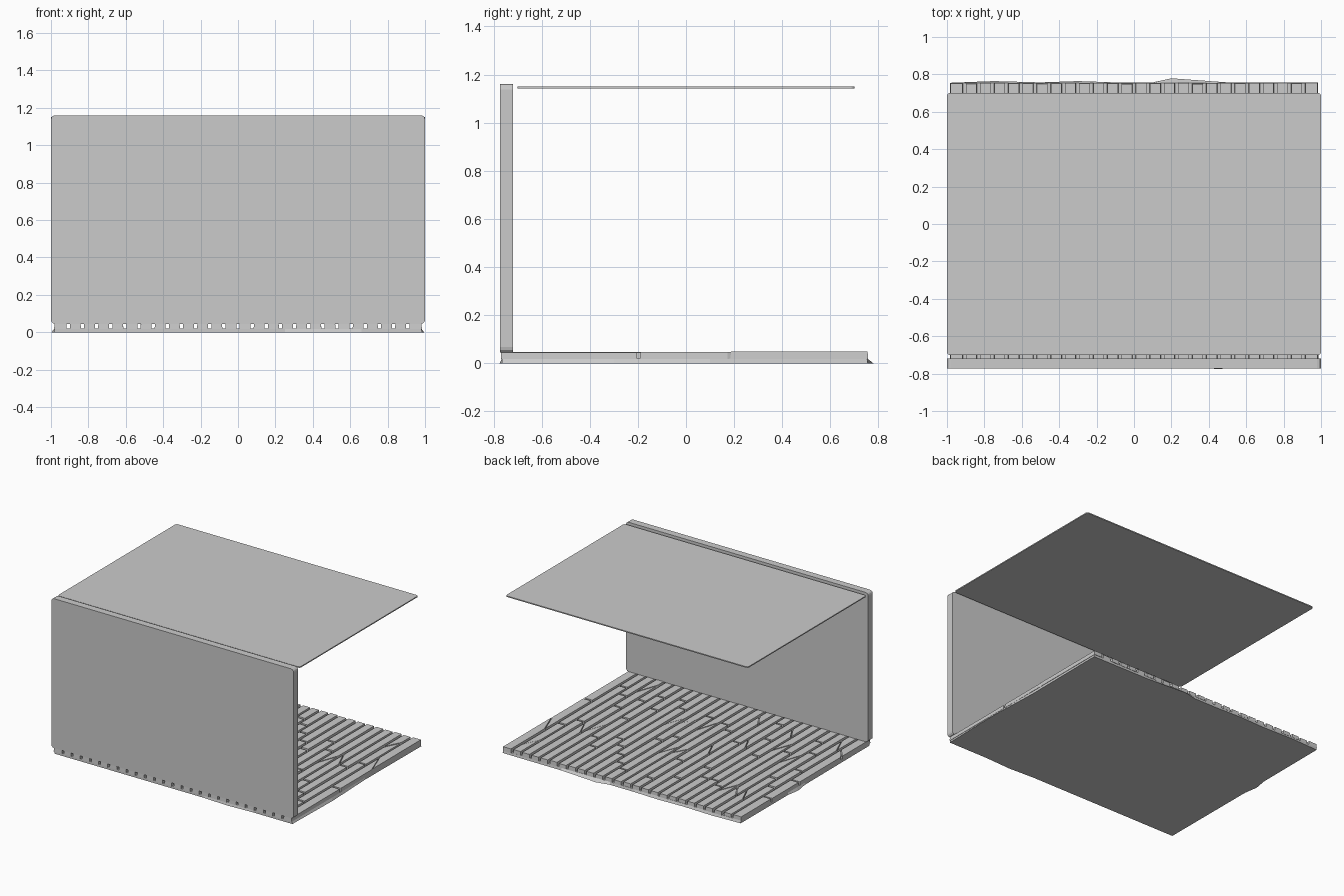
import bpy, bmesh, random
from mathutils import Matrix

if "Cube" in bpy.data.objects:
    bpy.data.objects.remove(bpy.data.objects["Cube"])

random.seed(7)


def finish(name, bm):
    bmesh.ops.recalc_face_normals(bm, faces=bm.faces)
    mesh = bpy.data.meshes.new(name)
    bm.to_mesh(mesh)
    bm.free()
    obj = bpy.data.objects.new(name, mesh)
    bpy.context.collection.objects.link(obj)
    return obj


def prism(bm, bottom, top, z0, z1):
    """Closed solid between two outlines with equal point counts."""
    lo = [bm.verts.new((x, y, z0)) for x, y in bottom]
    hi = [bm.verts.new((x, y, z1)) for x, y in top]
    bm.faces.new(lo[::-1])
    bm.faces.new(hi)
    n = len(lo)
    for i in range(n):
        j = (i + 1) % n
        bm.faces.new((lo[i], lo[j], hi[j], hi[i]))


def panel(name, low, high, axis, radius):
    """Flat panel whose four corners across the given axis are rounded."""
    bm = bmesh.new()
    size = [b - a for a, b in zip(low, high)]
    mid = [(a + b) / 2 for a, b in zip(low, high)]
    bmesh.ops.create_cube(bm, size=1, matrix=Matrix.Translation(mid) @ Matrix.Diagonal((*size, 1)))
    edges = []
    for e in bm.edges:
        d = e.verts[0].co - e.verts[1].co
        if abs(d[axis]) > 0.99 * d.length:
            edges.append(e)
    bmesh.ops.bevel(bm, geom=edges, offset=radius, segments=3, profile=0.5, affect='EDGES')
    return finish(name, bm)


# Plain wall and ceiling
panel("wall", (-1, -0.773, 0.045), (1, -0.72, 1.16), 1, 0.022)
panel("ceiling", (-1, -0.70, 1.142), (1, 0.70, 1.15), 2, 0.015)

# Floor base with a slightly splintered outline
outline = [(-0.98, -0.765), (0.25, -0.765), (0.45, -0.775), (0.66, -0.765), (0.985, -0.765),
           (0.995, -0.3), (0.98, 0.1), (0.985, 0.755), (0.5, 0.757), (0.2, 0.779), (0.1, 0.757),
           (-0.1, 0.757), (-0.3, 0.764), (-0.5, 0.757), (-0.75, 0.764), (-0.98, 0.755),
           (-0.982, 0.2), (-0.998, 0.1), (-0.982, 0.0)]
inner = [(max(-0.98, min(0.98, x)), max(-0.765, min(0.753, y))) for x, y in outline]
bm = bmesh.new()
prism(bm, outline, inner, 0.0, 0.02)
finish("floor_base", bm)

# Floor boards: rows along y, broken at staggered joints and diagonal cracks
bm = bmesh.new()
rows, pitch, gap = 26, 1.966 / 26, 0.016
for r in range(rows):
    x0 = -0.983 + r * pitch + gap / 2
    x1 = x0 + pitch - gap
    if r == 0:
        x0 -= gap / 2
    if r == rows - 1:
        x1 += gap / 2
    cuts = [(-0.77, -0.77)]
    y = -0.77 + random.uniform(0.15, 0.6)
    while y < 0.62:
        cracked = random.random() < 0.35
        skew = random.choice((-1, 1)) * random.uniform(0.04, 0.09) if cracked else 0
        cuts.append((y - skew, y + skew))
        y += random.uniform(0.3, 0.75)
    end = random.uniform(0.75, 0.757)
    cuts.append((end, end))
    for i in range(len(cuts) - 1):
        (a0, a1), (b0, b1) = cuts[i], cuts[i + 1]
        g0 = 0.006 if i else 0
        g1 = 0.006 if i < len(cuts) - 2 else 0
        base = [(x0, a0 + g0), (x1, a1 + g0), (x1, b1 - g1), (x0, b0 - g1)]
        t = 0.0015
        top = [(x0 + t, a0 + g0 + t), (x1 - t, a1 + g0 + t),
               (x1 - t, b1 - g1 - t), (x0 + t, b0 - g1 - t)]
        prism(bm, base, top, 0.018, 0.046 + random.uniform(-0.002, 0.002))
finish("floor_boards", bm)
